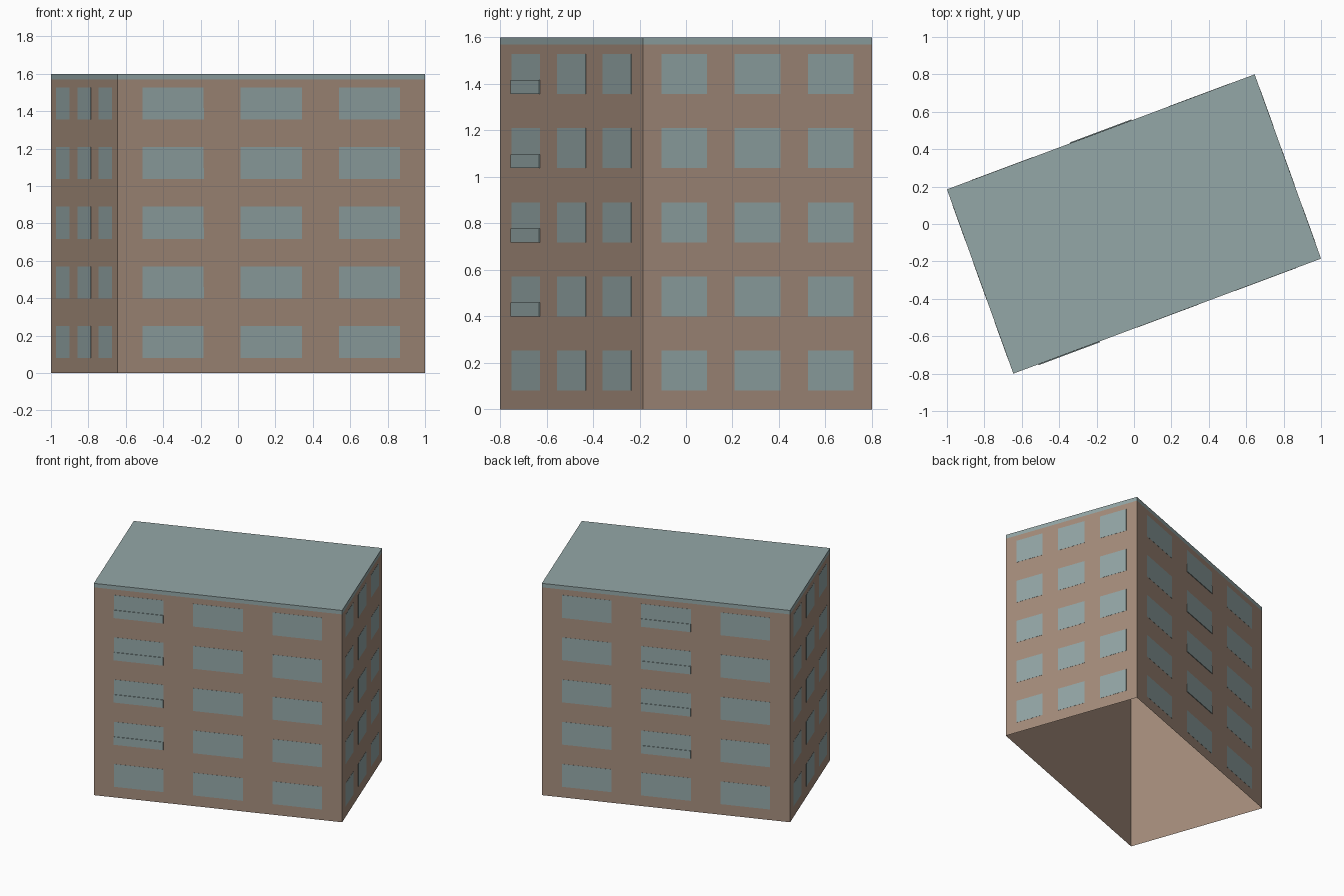
import bpy, bmesh
from mathutils import Vector

if "Cube" in bpy.data.objects:
    bpy.data.objects.remove(bpy.data.objects["Cube"], do_unlink=True)


def material(name, rgb):
    m = bpy.data.materials.new(name)
    m.use_nodes = True
    # sRGB to linear
    col = [(c / 255 / 12.92) if c < 11 else ((c / 255 + 0.055) / 1.055) ** 2.4 for c in rgb] + [1]
    m.diffuse_color = col
    m.node_tree.nodes["Principled BSDF"].inputs["Base Color"].default_value = col
    return m


BROWN = material("brown wall", (165, 141, 124))
TEAL = material("grey teal", (148, 167, 167))

HEIGHT, TRIM = 1.6, 1.57
ROW_PITCH, ROW_BASE, WINDOW_H = 0.319, 0.08, 0.172
COLUMNS = [(0.081, 0.28), (0.4, 0.6), (0.72, 0.919)]
# Plan corners, anticlockwise from the front
A, B = Vector((-0.645, -0.8, 0)), Vector((1, -0.185, 0))
CORNERS = [A, B, -A, -B]
SIDES = ["front", "left", "back", "right"]


def finish(name, bm, mats):
    mesh = bpy.data.meshes.new(name)
    bm.to_mesh(mesh)
    bm.free()
    for m in mats:
        mesh.materials.append(m)
    ob = bpy.data.objects.new(name, mesh)
    bpy.context.collection.objects.link(ob)
    return ob


def plate(bm, side, u0, u1, z0, z1, depth):
    """Thin plate standing out from a wall, without a back face."""
    p, q = CORNERS[side], CORNERS[(side + 1) % 4]
    along = q - p
    out = Vector((along.y, -along.x, 0)).normalized() * depth
    pts = [p + along * u + Vector((0, 0, z)) for u, z in
           ((u0, z0), (u1, z0), (u1, z1), (u0, z1))]
    inner = [bm.verts.new(v) for v in pts]
    outer = [bm.verts.new(v + out) for v in pts]
    bm.faces.new(outer)
    for i in range(4):
        j = (i + 1) % 4
        bm.faces.new((inner[i], inner[j], outer[j], outer[i]))


# Building shell: open underneath, teal roof and trim band
bm = bmesh.new()
rings = [[bm.verts.new(c + Vector((0, 0, z))) for c in CORNERS] for z in (0, TRIM, HEIGHT)]
for low, high in zip(rings, rings[1:]):
    for i in range(4):
        j = (i + 1) % 4
        bm.faces.new((low[i], low[j], high[j], high[i]))
bm.faces.new(rings[-1])
for f in bm.faces:
    f.material_index = int(f.calc_center_median().z > TRIM)
finish("building_shell", bm, [BROWN, TEAL])

# Windows on every side
for side, label in enumerate(SIDES):
    bm = bmesh.new()
    for row in range(5):
        z = ROW_BASE + row * ROW_PITCH
        for u0, u1 in COLUMNS:
            plate(bm, side, u0, u1, z, z + WINDOW_H, 0.001)
    finish(label + "_windows", bm, [TEAL])

# Low railing panels on the upper floors
for side, col in ((0, 0), (2, 1)):
    bm = bmesh.new()
    for row in range(1, 5):
        z = ROW_BASE + row * ROW_PITCH
        plate(bm, side, *COLUMNS[col], z, z + 0.06, 0.005)
    finish(SIDES[side] + "_railings", bm, [TEAL])
